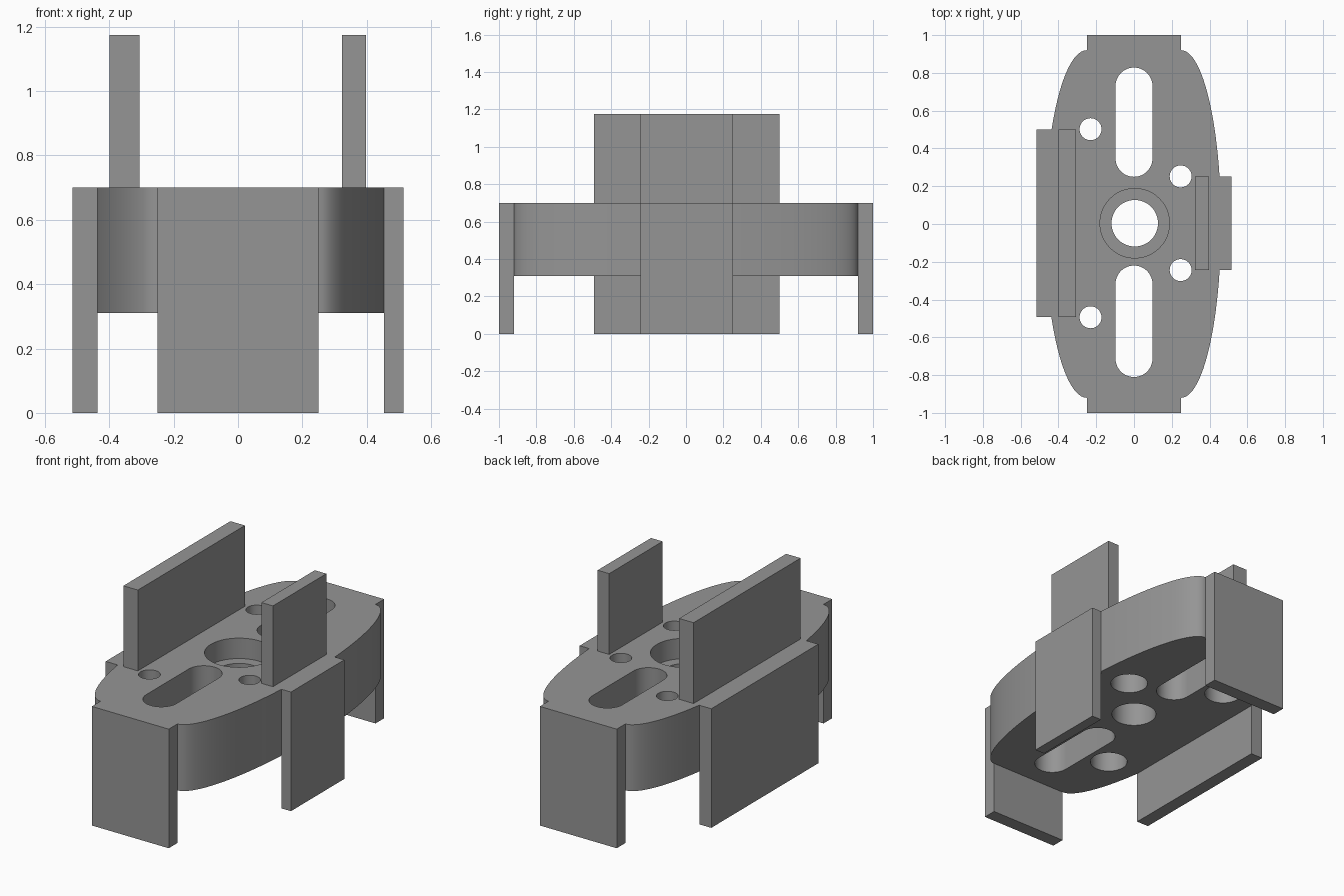
import bpy, bmesh, math

if "Cube" in bpy.data.objects:
    bpy.data.objects.remove(bpy.data.objects["Cube"])

Z0, Z1 = 0.31, 0.70   # underside and top of the body
YC = 0.004            # centre line of the side features

grey = bpy.data.materials.new("grey")
grey.diffuse_color = (0.3, 0.3, 0.3, 1)
grey.use_nodes = True
grey.node_tree.nodes["Principled BSDF"].inputs["Base Color"].default_value = grey.diffuse_color


def prism(name, pts, z0, z1):
    """Extrude a counter-clockwise outline from z0 to z1."""
    bm = bmesh.new()
    face = bm.faces.new([bm.verts.new((x, y, z0)) for x, y in pts])
    top = bmesh.ops.extrude_face_region(bm, geom=[face])["geom"]
    bmesh.ops.translate(bm, vec=(0, 0, z1 - z0),
                        verts=[v for v in top if isinstance(v, bmesh.types.BMVert)])
    bmesh.ops.recalc_face_normals(bm, faces=bm.faces)
    mesh = bpy.data.meshes.new(name)
    bm.to_mesh(mesh)
    bm.free()
    mesh.materials.append(grey)
    ob = bpy.data.objects.new(name, mesh)
    bpy.context.collection.objects.link(ob)
    return ob


def box(name, x0, x1, y0, y1, z0, z1):
    return prism(name, [(x0, y0), (x1, y0), (x1, y1), (x0, y1)], z0, z1)


def slot(name, x, ya, yb, r, z0, z1, n=24):
    """Round-ended slot along y; a plain circle when ya equals yb."""
    pts = []
    for cy, start in ((yb, 0), (ya, math.pi)):
        count = n + 1 if ya != yb else n
        pts += [(x + r * math.cos(start + math.pi * i / n),
                 cy + r * math.sin(start + math.pi * i / n)) for i in range(count)]
    return prism(name, pts, z0, z1)


def combine(target, tool, operation):
    mod = target.modifiers.new(tool.name, 'BOOLEAN')
    mod.operation, mod.solver, mod.object = operation, 'EXACT', tool
    bpy.context.view_layer.objects.active = target
    bpy.ops.object.modifier_apply(modifier=mod.name)
    bpy.data.objects.remove(tool)


# Body: bowed sides between flat ends
N = 48
outline = []
for side, bulge in ((1, 0.211), (-1, 0.222)):
    for i in range(N + 1):
        a = -math.pi / 2 + math.pi * i / N
        outline.append((side * (0.25 + bulge * math.cos(a)), side * 0.92 * math.sin(a)))
body = prism("slotted_body", outline, Z0, Z1)

# Legs at both ends and on both sides, upright plates on top
parts = [
    box("front_leg", -0.25, 0.25, -1, -0.92, 0, Z1),
    box("back_leg", -0.25, 0.25, 0.92, 1, 0, Z1),
    box("wide_side_leg", -0.515, -0.437, YC - 0.497, YC + 0.497, 0, Z1),
    box("narrow_side_leg", 0.453, 0.515, YC - 0.248, YC + 0.248, 0, Z1),
    box("wide_upright", -0.40, -0.306, YC - 0.497, YC + 0.497, 0.65, 1.175),
    box("narrow_upright", 0.323, 0.398, YC - 0.248, YC + 0.248, 0.65, 1.175),
]
for part in parts:
    combine(body, part, 'UNION')

# Centre bore with a stepped top, and two long slots
cuts = [
    slot("centre_bore", 0.004, YC, YC, 0.123, 0.2, 0.8),
    slot("centre_step", 0.004, YC, YC, 0.184, 0.58, 0.8),
    slot("back_slot", 0, 0.348, 0.73, 0.098, 0.2, 0.8),
    slot("front_slot", 0, -0.712, -0.318, 0.098, 0.2, 0.8),
]
# Screw holes, widened from below
for x, d in ((-0.23, 0.498), (0.247, 0.248)):
    for s in (-1, 1):
        y = YC + s * d
        cuts.append(slot("screw_hole", x, y, y, 0.058, 0.2, 0.8))
        cuts.append(slot("screw_recess", x, y, y, 0.103, 0.2, 0.51))
for cut in cuts:
    combine(body, cut, 'DIFFERENCE')

body.select_set(True)
bpy.context.view_layer.objects.active = body
bpy.ops.object.shade_smooth_by_angle(angle=math.radians(30))
